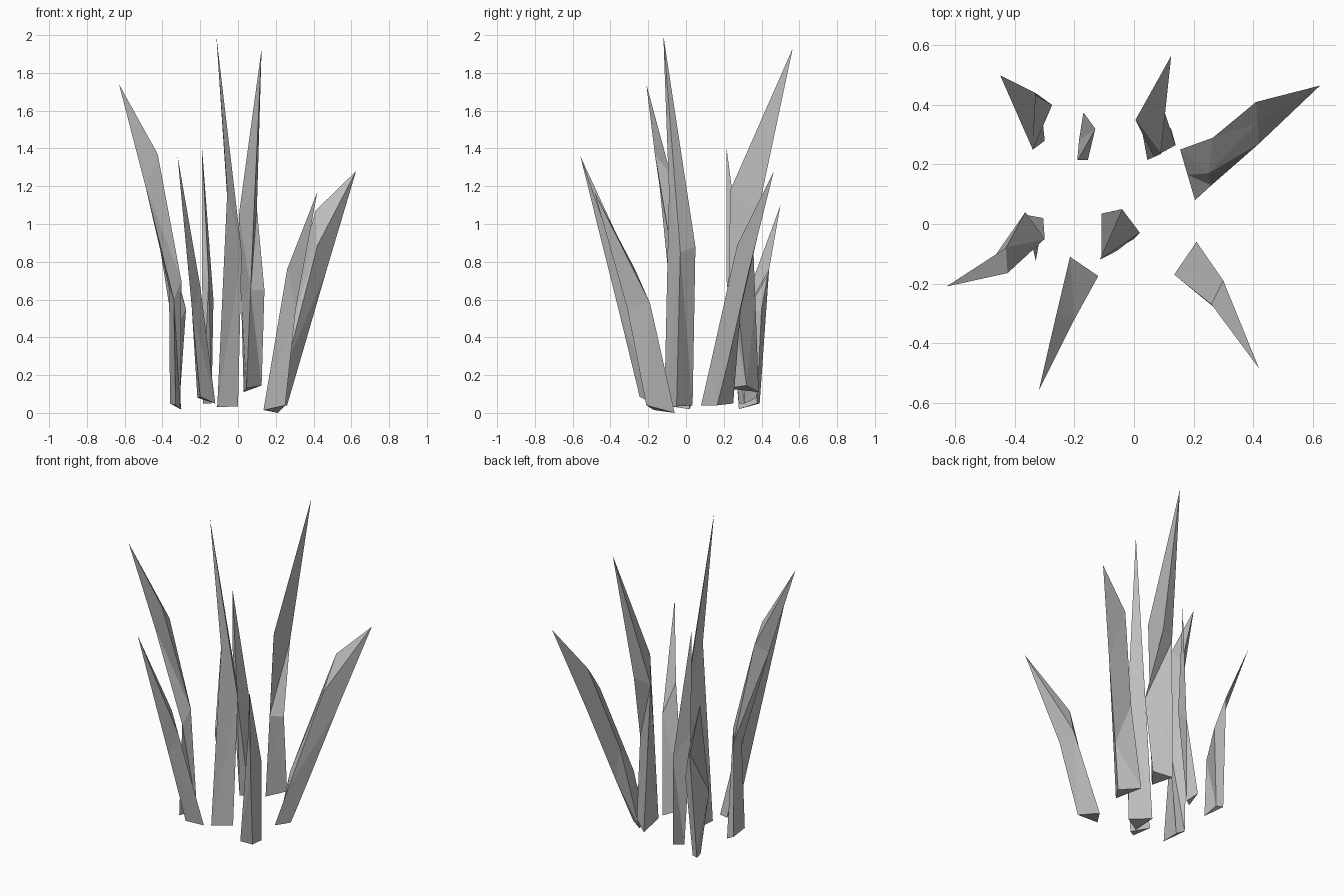
import bpy
import bmesh

cube = bpy.data.objects.get("Cube")
if cube:
    bpy.data.objects.remove(cube, do_unlink=True)

# One plain grey for the whole plant
grey = bpy.data.materials.new("pale_grey")
grey.use_nodes = True
colour = (.52, .52, .52, 1)
grey.diffuse_color = colour
shader = next(node for node in grey.node_tree.nodes if node.type == 'BSDF_PRINCIPLED')
shader.inputs["Base Color"].default_value = colour


def blade(name, tip, *sections):
    """Loft matching sections from the foot upwards and close them in a point."""
    bm = bmesh.new()
    rings = [[bm.verts.new(corner) for corner in section] for section in sections]
    point = bm.verts.new(tip)
    bm.faces.new(rings[0])
    for lower, upper in zip(rings, rings[1:]):
        for side in range(len(lower)):
            after = (side + 1) % len(lower)
            bm.faces.new((lower[side], lower[after], upper[after], upper[side]))
    last = rings[-1]
    for side in range(len(last)):
        bm.faces.new((last[side], last[(side + 1) % len(last)], point))
    bmesh.ops.triangulate(bm, faces=bm.faces[:])
    bmesh.ops.recalc_face_normals(bm, faces=bm.faces[:])
    mesh = bpy.data.meshes.new(name)
    bm.to_mesh(mesh)
    bm.free()
    mesh.materials.append(grey)
    obj = bpy.data.objects.new(name, mesh)
    bpy.context.collection.objects.link(obj)
    return obj


# Tall upright blade in the middle
blade("centre_blade", (-.115, -.12, 2),
      [(-.11, -.115, .03), (0, -.05, .035), (-.11, .035, .04)],
      [(-.057, -.09, 1.17), (.02, -.03, .85), (-.04, .05, .88)])

# Blades leaning towards the front
blade("front_left_blade", (.42, -.485, 1.17),
      [(.135, -.17, .015), (.25, -.21, .04), (.21, -.06, 0)],
      [(.26, -.27, .76), (.306, -.31, .55), (.3, -.19, .58)])
blade("front_right_blade", (-.32, -.56, 1.36),
      [(-.12, -.175, .05), (-.215, -.11, .08), (-.2, -.245, .085)],
      [(-.2, -.32, .67), (-.26, -.3, .8), (-.244, -.358, .55)])

# Blade leaning to the right, with a second bend near its point
blade("right_blade", (-.63, -.21, 1.74),
      [(-.33, -.125, .04), (-.305, .02, .02), (-.36, .03, .05)],
      [(-.34, -.08, .6), (-.3, -.05, .7), (-.365, .04, .66)],
      [(-.49, -.14, 1.2), (-.425, -.165, 1.37), (-.43, -.08, 1.26)])

# Wide four-sided blade leaning to the left
blade("left_blade", (.625, .465, 1.28),
      [(.155, .25, .05), (.18, .165, .045), (.205, .08, .04), (.26, .165, .04)],
      [(.265, .29, .55), (.25, .17, .36), (.26, .13, .26), (.336, .23, .3)],
      [(.41, .41, 1.07), (.415, .34, .98), (.42, .27, .885), (.47, .335, .76)])

# Blades along the back
blade("back_left_blade", (.125, .565, 1.93),
      [(.03, .385, .11), (.045, .215, .13), (.125, .32, .145)],
      [(.017, .367, .6), (.067, .225, .65), (.14, .265, .65)],
      [(.005, .35, 1.05), (.09, .235, 1.18), (.1, .385, 1.08)])
blade("back_thin_blade", (-.19, .215, 1.4),
      [(-.185, .28, .05), (-.14, .31, .05), (-.17, .375, .08)],
      [(-.19, .22, .75), (-.155, .215, .7), (-.13, .32, .6)])
blade("back_right_blade", (-.45, .5, 1.1),
      [(-.3, .28, .02), (-.31, .375, .05), (-.35, .39, .05)],
      [(-.34, .25, .42), (-.275, .4, .55), (-.33, .44, .76)])
